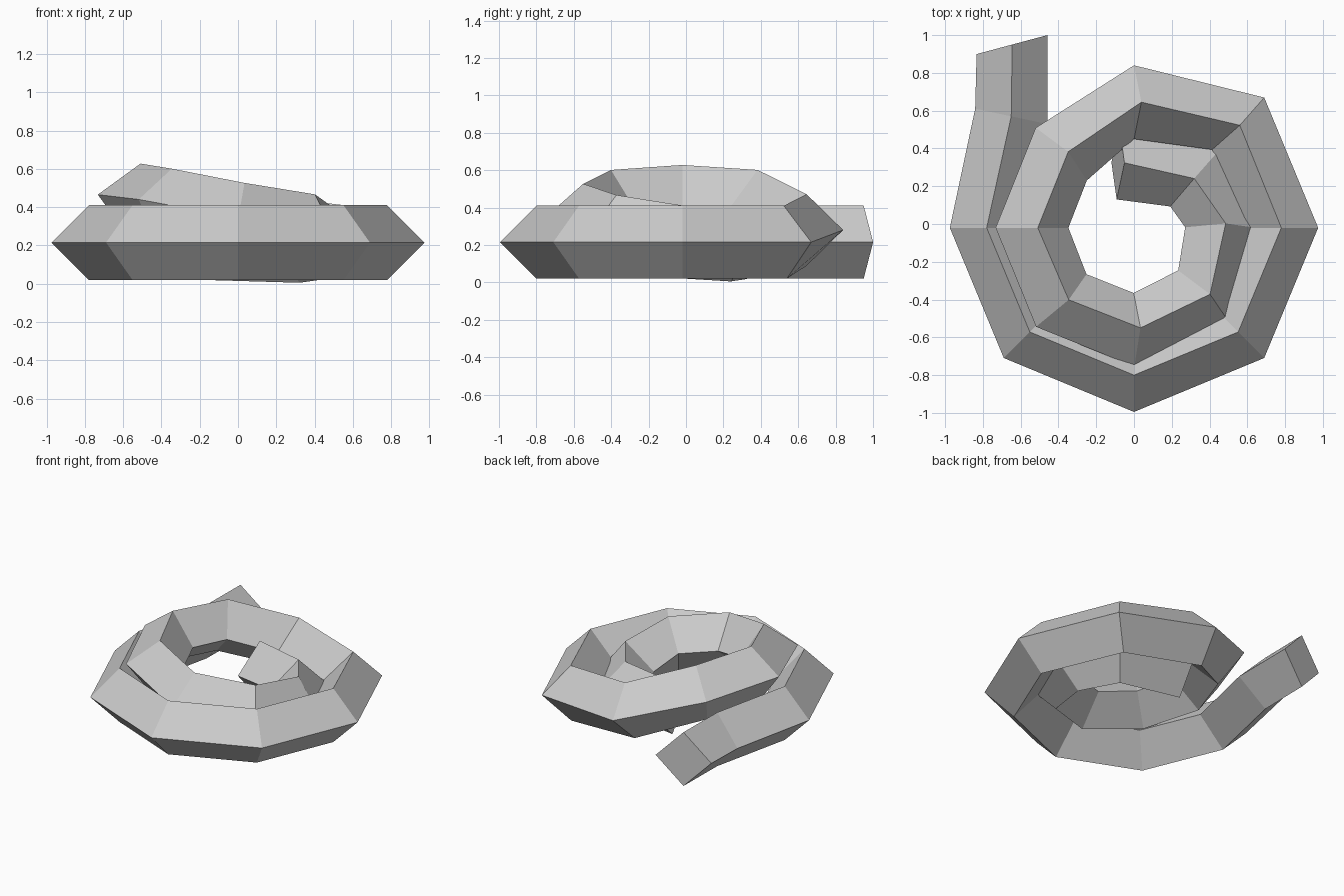
import bpy, bmesh
from math import sin, cos, pi, radians
from mathutils import Vector

cube = bpy.data.objects.get("Cube")
if cube:
    bpy.data.objects.remove(cube)

RADIUS = 0.195   # half diagonal of the square rope section
LOW = 0.215      # centre height of the rope lying flat

# Stations along the rope: centre, outward heading in degrees, roll in degrees
stations = [((-0.645, 0.95, LOW), 195, 0), ((-0.65, 0.57, LOW), 168, 0)]

# Outer coil: regular eight-sided turn lying flat
for heading in range(180, 450, 45):
    a = radians(heading)
    stations.append(((0.78 * cos(a), 0.78 * sin(a) - 0.02, LOW), heading, 0))

# Inner coil: climbs over the outer coil, then sinks into the middle
stations += [
    ((0, 0.645, 0.28), 90, 0),
    ((-0.385, 0.37, 0.41), 135, 5),
    ((-0.54, -0.02, 0.435), 180, 9),
    ((-0.385, -0.405, 0.41), 225, 9),
    ((0, -0.56, 0.335), 270, 3),
    ((0.37, -0.385, 0.275), 315, -4),
    ((0.465, -0.02, 0.215), 0, -6),
    ((0.32, 0.24, 0.2), 49, 0),
    ((-0.085, 0.325, 0.21), 88, 0),
]
END_SLOPE = 0.18


def section(bm, index):
    """Four corners of the square section at one station."""
    centre, heading, roll = stations[index]
    centre = Vector(centre)
    before = Vector(stations[max(index - 1, 0)][0])
    after = Vector(stations[min(index + 1, len(stations) - 1)][0])
    step = after - before
    slope = step.z / step.to_2d().length
    if index == len(stations) - 1:
        slope = END_SLOPE
    a, r = radians(heading), radians(roll)
    side = Vector((cos(a), sin(a), 0))
    along = Vector((-sin(a), cos(a), slope)).normalized()
    up = side.cross(along)
    corners = []
    for k in range(4):
        t = r + k * pi / 2
        corners.append(bm.verts.new(centre + RADIUS * (side * cos(t) + up * sin(t))))
    return corners


# Sweep the section along the stations and cap both ends
bm = bmesh.new()
rings = [section(bm, i) for i in range(len(stations))]
for a, b in zip(rings, rings[1:]):
    for k in range(4):
        n = (k + 1) % 4
        bm.faces.new((a[k], a[n], b[n], b[k]))
bm.faces.new(rings[0])
bm.faces.new(rings[-1])
bmesh.ops.recalc_face_normals(bm, faces=bm.faces)

mesh = bpy.data.meshes.new("coiled_rope")
bm.to_mesh(mesh)
bm.free()
rope = bpy.data.objects.new("coiled_rope", mesh)
bpy.context.collection.objects.link(rope)

# Plain grey
grey = bpy.data.materials.new("rope_grey")
grey.use_nodes = True
colour = (0.6, 0.6, 0.6, 1)
grey.diffuse_color = colour
grey.node_tree.nodes["Principled BSDF"].inputs["Base Color"].default_value = colour
mesh.materials.append(grey)
